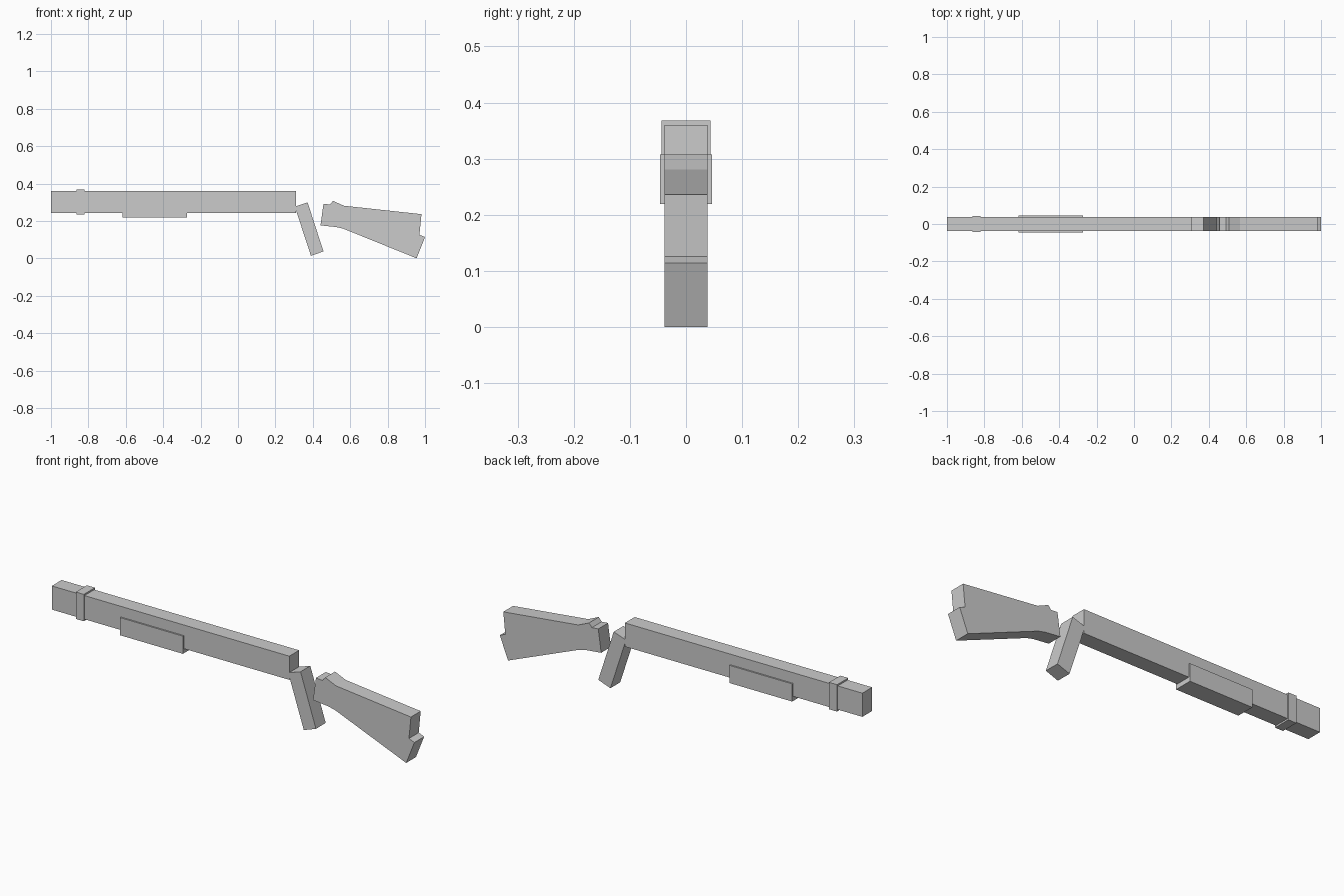
import bpy, bmesh

if "Cube" in bpy.data.objects:
    bpy.data.objects.remove(bpy.data.objects["Cube"])


def extrude_profile(name, points, half_width):
    """Extrude an x/z outline symmetrically about y = 0."""
    bm = bmesh.new()
    face = bm.faces.new([bm.verts.new((x, -half_width, z)) for x, z in points])
    ret = bmesh.ops.extrude_face_region(bm, geom=[face])
    moved = [v for v in ret["geom"] if isinstance(v, bmesh.types.BMVert)]
    bmesh.ops.translate(bm, vec=(0, 2 * half_width, 0), verts=moved)
    bmesh.ops.recalc_face_normals(bm, faces=bm.faces)
    mesh = bpy.data.meshes.new(name)
    bm.to_mesh(mesh)
    bm.free()
    obj = bpy.data.objects.new(name, mesh)
    bpy.context.collection.objects.link(obj)
    return obj


def block(name, x0, x1, z0, z1, half_width):
    return extrude_profile(name, [(x0, z0), (x1, z0), (x1, z1), (x0, z1)], half_width)


# Long barrel with its band and fore grip
block("barrel", -1.0, 0.31, 0.242, 0.36, 0.0385)
block("barrel_band", -0.864, -0.82, 0.234, 0.368, 0.044)
block("fore_grip", -0.618, -0.272, 0.219, 0.307, 0.046)

# Slanted rear grip, its top corner tucked into the barrel end
extrude_profile("rear_grip", [(0.304, 0.276), (0.372, 0.299),
                              (0.457, 0.037), (0.39, 0.013)], 0.0385)

# Shoulder stock with thumb notch and stepped butt
extrude_profile("stock", [(0.457, 0.291), (0.492, 0.288), (0.508, 0.307),
                          (0.567, 0.281), (0.981, 0.236), (0.97, 0.126),
                          (1.0, 0.114), (0.955, 0.0), (0.564, 0.158),
                          (0.527, 0.167), (0.441, 0.176)], 0.0385)
